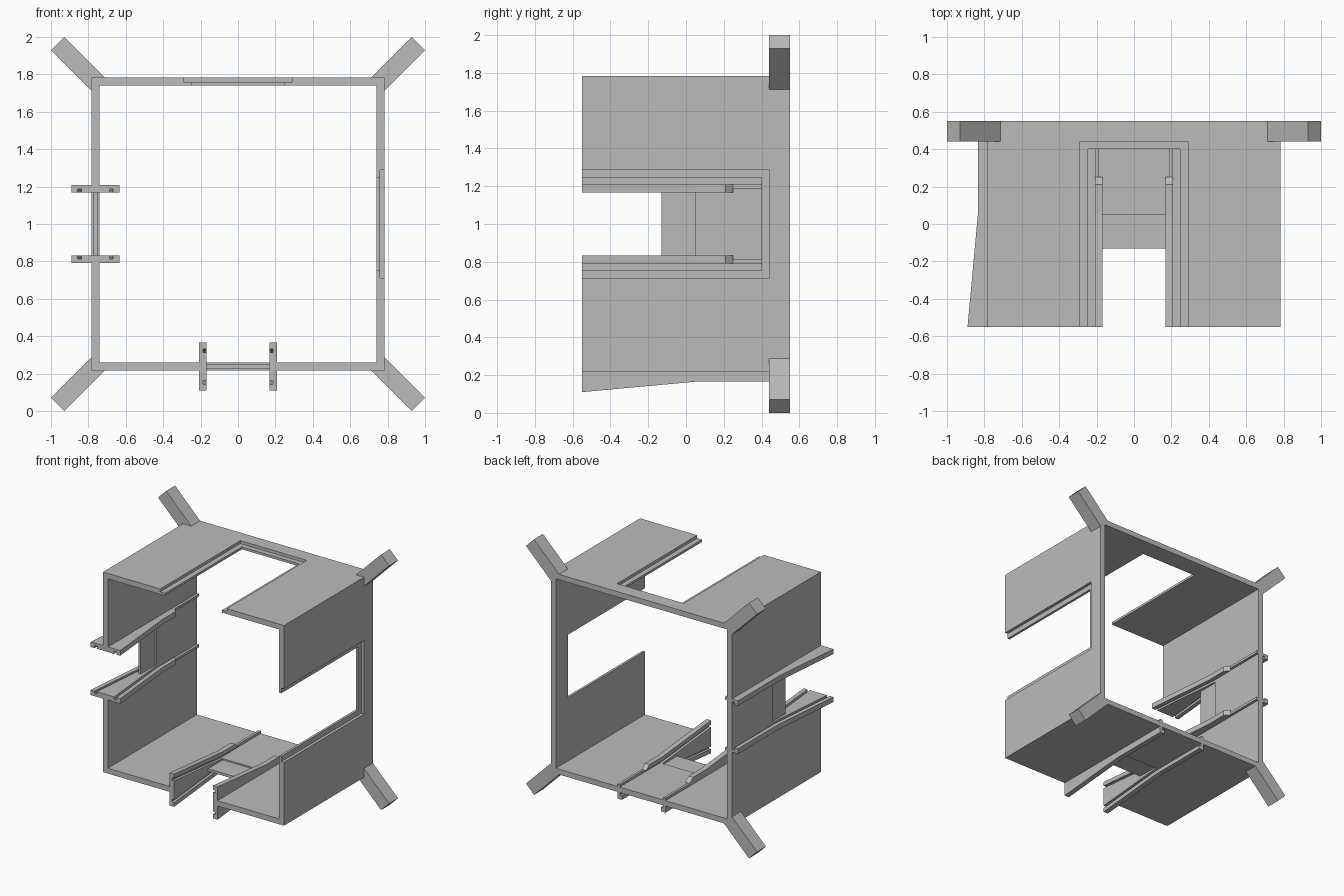
import bpy
import bmesh
from mathutils import Matrix, Vector

cube = bpy.data.objects.get("Cube")
if cube:
    bpy.data.objects.remove(cube)

grey = bpy.data.materials.new("plain_grey")
grey.use_nodes = True
colour = (0.5, 0.5, 0.5, 1)
grey.diffuse_color = colour
grey.node_tree.nodes["Principled BSDF"].inputs["Base Color"].default_value = colour

HALF, INNER, DEPTH = 0.783, 0.741, 0.55   # shell half width, inside half width, half depth
MID = (HALF + INNER) / 2                  # middle of the wall thickness
LIFT = Matrix.Translation((0, 0, 1))
QUARTER = Matrix(((0, 0, 1, 0), (0, 1, 0, 0), (-1, 0, 0, 0), (0, 0, 0, 1)))  # floor to right wall


def prism(name, corners, offset, turn=False):
    """Extrude a loop of corner points along offset."""
    bm = bmesh.new()
    face = bm.faces.new([bm.verts.new(c) for c in corners])
    new = bmesh.ops.extrude_face_region(bm, geom=[face])["geom"]
    bmesh.ops.translate(bm, vec=Vector(offset),
                        verts=[v for v in new if isinstance(v, bmesh.types.BMVert)])
    bmesh.ops.recalc_face_normals(bm, faces=bm.faces)
    bm.transform(LIFT @ QUARTER if turn else LIFT)
    mesh = bpy.data.meshes.new(name)
    bm.to_mesh(mesh)
    bm.free()
    mesh.materials.append(grey)
    obj = bpy.data.objects.new(name, mesh)
    bpy.context.scene.collection.objects.link(obj)
    return obj


def box(name, x, y, z, turn=False):
    corners = [(x[0], y[0], z[0]), (x[1], y[0], z[0]), (x[1], y[1], z[0]), (x[0], y[1], z[0])]
    return prism(name, corners, (0, 0, z[1] - z[0]), turn)


def side_profile(name, x, width, points, turn):
    """Extrude a (depth, height from wall middle) outline sideways."""
    return prism(name, [(x, y, h - MID) for y, h in points], (width, 0, 0), turn)


# Square tube shell, with its openings cut out
shell = box("shell", (-HALF, HALF), (-DEPTH, DEPTH), (-HALF, HALF))
cutters = [box("bore_cutter", (-INNER, INNER), (-1, 1), (-INNER, INNER))]
for turn in (False, True):
    cutters += [
        box("window_cutter", (-0.247, 0.247), (-1, 0.40), (0.6, 0.9), turn),
        box("rebate_cutter", (-0.288, 0.288), (-1, 0.44), (0.76, 0.9), turn),
        box("slot_cutter", (-0.18, 0.18), (-1, 0.05), (-0.9, -0.6), turn),
    ]
for cutter in cutters:
    cutter.hide_render = True
    mod = shell.modifiers.new("cut", "BOOLEAN")
    mod.operation = "DIFFERENCE"
    mod.solver = "EXACT"
    mod.object = cutter
bpy.context.view_layer.update()
result = bpy.data.meshes.new_from_object(
    shell.evaluated_get(bpy.context.evaluated_depsgraph_get()))
shell.modifiers.clear()
shell.data = result
for cutter in cutters:
    bpy.data.objects.remove(cutter)

# Grooved guide rails, in pairs on the floor and on the right wall
BEND = 0.05
backing = [(-DEPTH, -0.128), (BEND, -0.073), (DEPTH, -0.073), (DEPTH, 0.041),
           (0.25, 0.041), (0.21, 0.073), (BEND, 0.073), (-DEPTH, 0.128)]
inner_lip = [(-DEPTH, 0.095), (BEND, 0.041), (0.25, 0.041),
             (0.21, 0.073), (BEND, 0.073), (-DEPTH, 0.128)]
outer_lip = [(-DEPTH, -0.128), (BEND, -0.073), (DEPTH, -0.073),
             (DEPTH, -0.041), (BEND, -0.041), (-DEPTH, -0.095)]
web = [(-DEPTH, -0.075), (BEND, -0.021), (BEND, 0.021), (-DEPTH, 0.075)]

for turn, wall in ((False, "floor"), (True, "right_wall")):
    for s in (-1, 1):
        side_profile(wall + "_rail_backing", s * 0.188, s * 0.02, backing, turn)
        for part, outline in (("inner_lip", inner_lip), ("outer_lip", outer_lip), ("web", web)):
            side_profile(wall + "_rail_" + part, s * 0.168, s * 0.02, outline, turn)
    # Thin tongue bridging the slot between the rails
    box(wall + "_tongue", (-0.17, 0.17), (-0.13, 0.07), (-MID - 0.01, -MID + 0.01), turn)

# Diagonal corner struts at the back
for sx in (-1, 1):
    for sz in (-1, 1):
        outline = [(0.78, 0.71), (1.0, 0.93), (0.93, 1.0), (0.71, 0.78)]
        prism("corner_strut", [(sx * a, 0.44, sz * b) for a, b in outline], (0, 0.11, 0))
